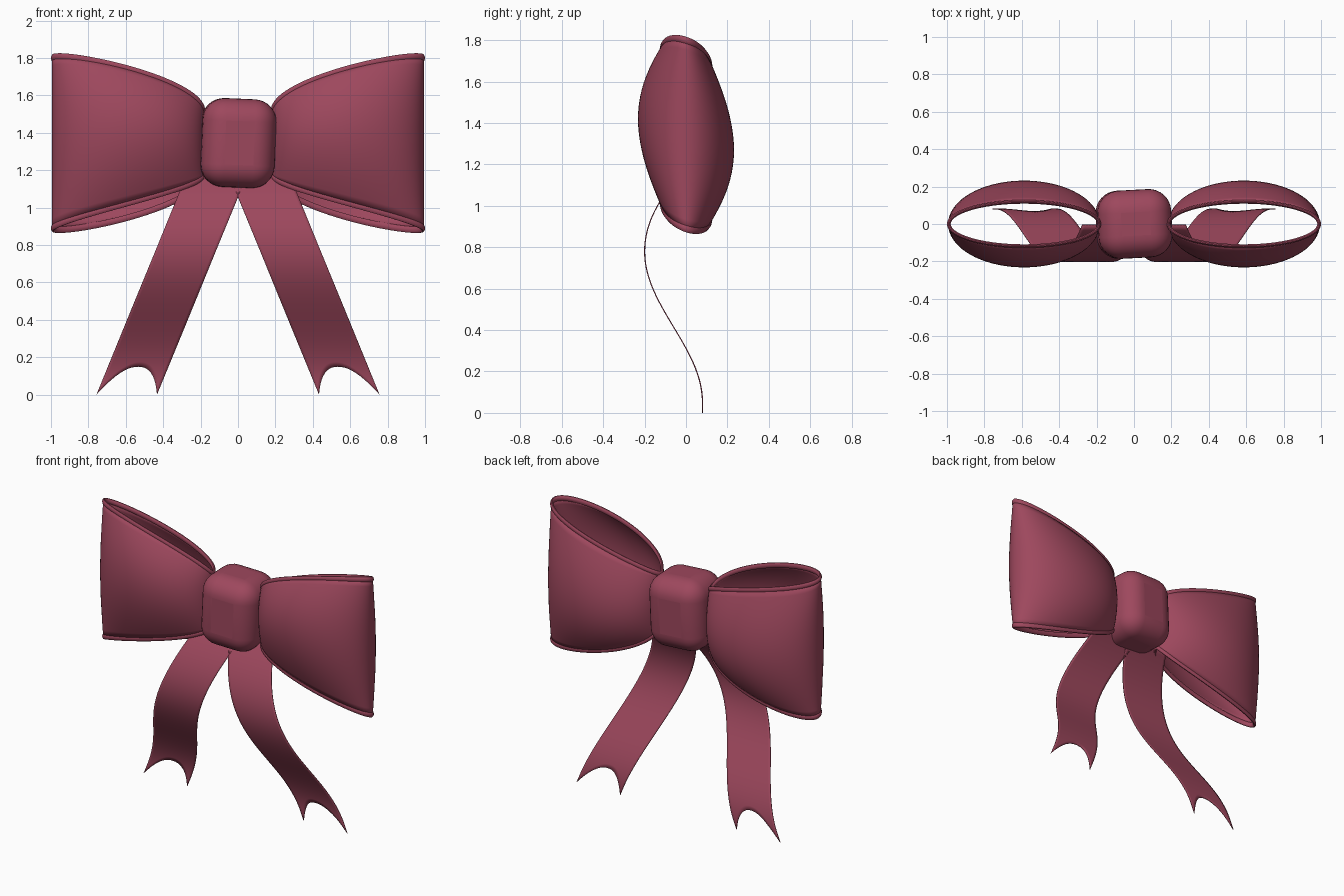
import bpy, bmesh
from math import sin, cos, pi, hypot, radians

if "Cube" in bpy.data.objects:
    bpy.data.objects.remove(bpy.data.objects["Cube"])

mat = bpy.data.materials.new("rose_satin")
mat.diffuse_color = (0.34, 0.064, 0.11, 1)
mat.use_nodes = True
mat.node_tree.nodes["Principled BSDF"].inputs["Base Color"].default_value = mat.diffuse_color
CZ = 1.345  # height of the bow centre


def surface(name, f, nu, nv, wrap_u=False, wrap_v=False, thick=0):
    """Grid surface from f(u, v) with u, v in 0..1, mirrored across x = 0."""
    bm = bmesh.new()
    ru, rv = nu + (not wrap_u), nv + (not wrap_v)
    vs = [[bm.verts.new(f(i / nu, j / nv)) for j in range(rv)] for i in range(ru)]
    for i in range(nu):
        for j in range(nv):
            a, b = (i + 1) % ru, (j + 1) % rv
            bm.faces.new((vs[i][j], vs[a][j], vs[a][b], vs[i][b]))
    bmesh.ops.recalc_face_normals(bm, faces=bm.faces)
    me = bpy.data.meshes.new(name)
    bm.to_mesh(me)
    bm.free()
    ob = bpy.data.objects.new(name, me)
    bpy.context.collection.objects.link(ob)
    if thick:
        s = ob.modifiers.new("thickness", 'SOLIDIFY')
        s.thickness, s.offset = thick, 0
    ob.modifiers.new("mirror", 'MIRROR').use_clip = False
    finish(ob)
    return ob


def finish(ob):
    ob.data.materials.append(mat)
    bpy.ops.object.select_all(action='DESELECT')
    ob.select_set(True)
    bpy.context.view_layer.objects.active = ob
    bpy.ops.object.shade_smooth_by_angle(angle=radians(40))


# Puffed ribbon loop: an ellipse in plan, flaring in height away from the knot
def loop_point(u, v):
    a, s = u * 2 * pi, v * 2 - 1
    y = 0.228 * (1 - 0.48 * s * s) * sin(a)
    height = 0.18 + 0.275 * ((1 + cos(a)) / 2) ** 0.62
    return 0.588 + 0.402 * cos(a), y, CZ + s * height - 0.33 * y


surface("ribbon_loops", loop_point, 72, 20, wrap_u=True, thick=0.008)


# Rolled hems along the top and bottom edges of the loops
def hem(edge):
    def f(u, v):
        a, b = u * 2 * pi, v * 2 * pi
        x, y, z = loop_point(u, edge)
        nx, ny = cos(a) / 0.402, sin(a) / 0.12
        n = hypot(nx, ny)
        r = 0.01 * cos(b)
        return x + r * nx / n, y + r * ny / n, z + 0.018 * sin(b)
    return f


surface("top_hems", hem(1), 72, 10, True, True)
surface("bottom_hems", hem(0), 72, 10, True, True)


# Hanging tails with a wave in depth and an arched notch at the end
def tail_point(u, v):
    s = v * 2 - 1
    end = 0.15 * (1 - abs(s) ** 2.2)
    z = 1.17 + (end - 1.17) * u
    x = 0.595 - 0.41 * z + 0.162 * s
    if z > 0.78:
        y = -0.2 + 1.28 * (z - 0.78) ** 2
    else:
        y = -0.2 + 0.14 * (1 - cos(pi * min(1, (0.78 - z) / 0.73)))
    return x, y, z


surface("ribbon_tails", tail_point, 40, 20, thick=0.005)

# Soft rounded knot, slightly turned
bpy.ops.mesh.primitive_cube_add(size=1, location=(0, 0, CZ))
knot = bpy.context.object
knot.name = "centre_knot"
knot.scale = (0.395, 0.365, 0.475)
bpy.ops.object.transform_apply(location=False, rotation=False, scale=True)
knot.rotation_euler = (0, radians(2.5), radians(3))
bev = knot.modifiers.new("rounding", 'BEVEL')
bev.width, bev.segments = 0.12, 8
finish(knot)
